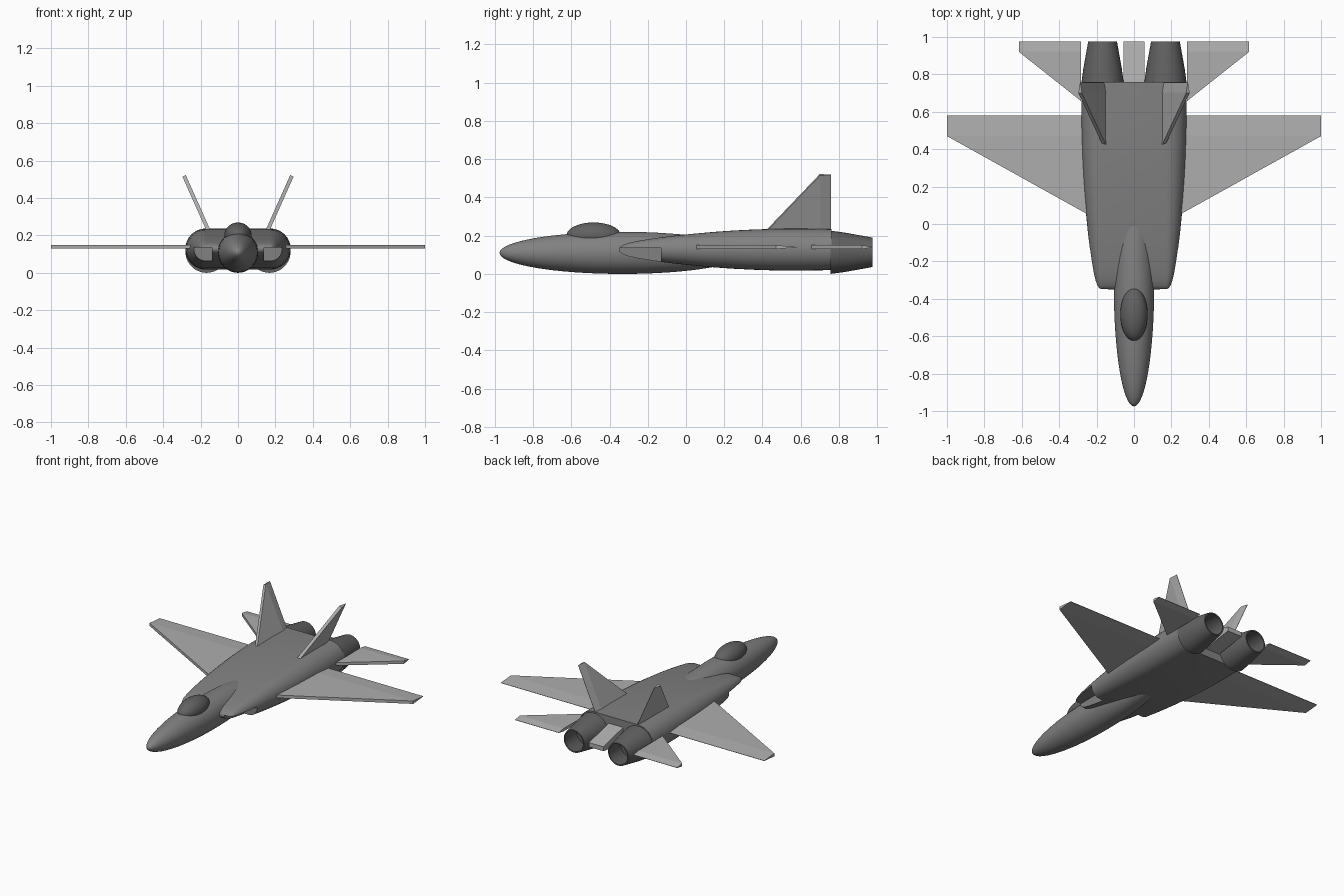
import bpy, bmesh, math
from mathutils import Vector

if "Cube" in bpy.data.objects:
    bpy.data.objects.remove(bpy.data.objects["Cube"])


def material(name, g):
    m = bpy.data.materials.new(name)
    m.diffuse_color = (g, g, g, 1)
    m.use_nodes = True
    m.node_tree.nodes["Principled BSDF"].inputs["Base Color"].default_value = m.diffuse_color
    return m


HULL = material("hull_grey", 0.22)
WING = material("wing_grey", 0.42)
DARK = material("dark_grey", 0.12)


def finish(bm, name, mat, smooth=True):
    bmesh.ops.recalc_face_normals(bm, faces=bm.faces)
    me = bpy.data.meshes.new(name)
    bm.to_mesh(me)
    bm.free()
    ob = bpy.data.objects.new(name, me)
    bpy.context.collection.objects.link(ob)
    me.materials.append(mat)
    if smooth:
        smooth_edges(ob)
    return ob


def smooth_edges(ob):
    bpy.ops.object.select_all(action='DESELECT')
    bpy.context.view_layer.objects.active = ob
    ob.select_set(True)
    bpy.ops.object.shade_smooth_by_angle(angle=math.radians(35))


def loft(name, rings, mat, smooth=True):
    """Skin a list of equal-length point rings and cap both ends."""
    bm = bmesh.new()
    vs = [[bm.verts.new(p) for p in r] for r in rings]
    n = len(vs[0])
    for a, b in zip(vs, vs[1:]):
        for i in range(n):
            j = (i + 1) % n
            bm.faces.new((a[i], a[j], b[j], b[i]))
    bm.faces.new(vs[0])
    bm.faces.new(vs[-1])
    return finish(bm, name, mat, smooth)


def ellipsoid(name, centre, radii, mat):
    bm = bmesh.new()
    bmesh.ops.create_uvsphere(bm, u_segments=48, v_segments=32, radius=1)
    for v in bm.verts:
        x, y, z = v.co
        # poles run along y
        v.co = Vector((x * radii[0], z * radii[1], y * radii[2])) + Vector(centre)
    return finish(bm, name, mat)


def stadium(y, h, zc, cx=0.172, n=16):
    """Flat-topped section with round sides."""
    pts = []
    for side in (0, 1):
        for i in range(n + 1):
            a = -math.pi / 2 + math.pi * (i / n + side)
            pts.append((cx * (1 - 2 * side) + h * math.cos(a), y, zc + h * math.sin(a)))
    return pts


def ring(x, y, z, r, n=40):
    return [(x + r * math.cos(2 * math.pi * i / n), y, z + r * math.sin(2 * math.pi * i / n))
            for i in range(n)]


def panel(name, side, origin, tilt, span, root_le, tip_le, te, thick=0.02):
    """Flat aerofoil: constant thickness to a hinge line, then a wedge to the trailing edge."""
    out = Vector((math.cos(tilt), 0, math.sin(tilt)))
    up = Vector((-math.sin(tilt), 0, math.cos(tilt)))
    rings = []
    for s, le in ((0, root_le), (span, tip_le)):
        sec = [(le, thick / 2), (tip_le + 0.003, thick / 2), (te, 0.001), (te, -0.001),
               (tip_le + 0.003, -thick / 2), (le, -thick / 2)]
        r = []
        for y, t in sec:
            p = Vector((origin[0], y, origin[1])) + out * s + up * t
            r.append((p.x * side, p.y, p.z))
        rings.append(r)
    return loft(name, rings, WING, smooth=False)


# forward fuselage and canopy
ellipsoid("forward_fuselage", (0, -0.333, 0.11), (0.108, 0.642, 0.11), HULL)
ellipsoid("canopy", (0, -0.483, 0.2), (0.073, 0.142, 0.069), DARK)

# wide main body
profile = [(-0.35, 0.004), (-0.345, 0.014), (-0.33, 0.024), (-0.3, 0.035), (-0.26, 0.044),
           (-0.2, 0.054), (-0.13, 0.064), (-0.05, 0.074), (0.05, 0.084), (0.15, 0.093),
           (0.25, 0.1), (0.35, 0.105), (0.47, 0.109), (0.6, 0.11), (0.76, 0.107)]
body = loft("main_body", [stadium(y, h, 0.127) for y, h in profile], HULL)

# stepped air intakes cut from the lower front corners
for side in (-1, 1):
    bm = bmesh.new()
    bmesh.ops.create_cube(bm, size=1)
    for v in bm.verts:
        v.co = Vector((side * 0.24 + v.co.x * 0.2, -0.33 + v.co.y * 0.4, 0.035 + v.co.z * 0.2))
    cutter = finish(bm, "intake_cutter", HULL, smooth=False)
    cutter.hide_render = True
    mod = body.modifiers.new("intake", 'BOOLEAN')
    mod.operation = 'DIFFERENCE'
    mod.solver = 'EXACT'
    mod.object = cutter
    bpy.context.view_layer.objects.active = body
    bpy.ops.object.modifier_move_to_index(modifier=mod.name, index=0)
    bpy.ops.object.modifier_apply(modifier=mod.name)
    bpy.data.objects.remove(cutter)
smooth_edges(body)

# wedge between the nozzles
loft("tail_wedge", [[(-0.055, y, a), (0.055, y, a), (0.055, y, b), (-0.055, y, b)]
                    for y, a, b in ((0.74, 0.07, 0.19), (0.975, 0.105, 0.135))], WING, smooth=False)

for side, label in ((-1, "left"), (1, "right")):
    # hollow tapered nozzle
    sections = [(0.755, 0.113), (0.83, 0.103), (0.975, 0.077), (0.975, 0.069), (0.83, 0.085)]
    loft(label + "_nozzle", [ring(side * 0.168, y, 0.113, r) for y, r in sections], DARK)
    # wing, tailplane and canted fin
    panel(label + "_wing", side, (0.2, 0.14), 0, 0.8, 0.025, 0.47, 0.58)
    panel(label + "_tailplane", side, (0.283, 0.14), 0, 0.332, 0.657, 0.92, 0.975)
    panel(label + "_fin", side, (0.153, 0.215), math.radians(66), 0.332, 0.41, 0.7, 0.757)
